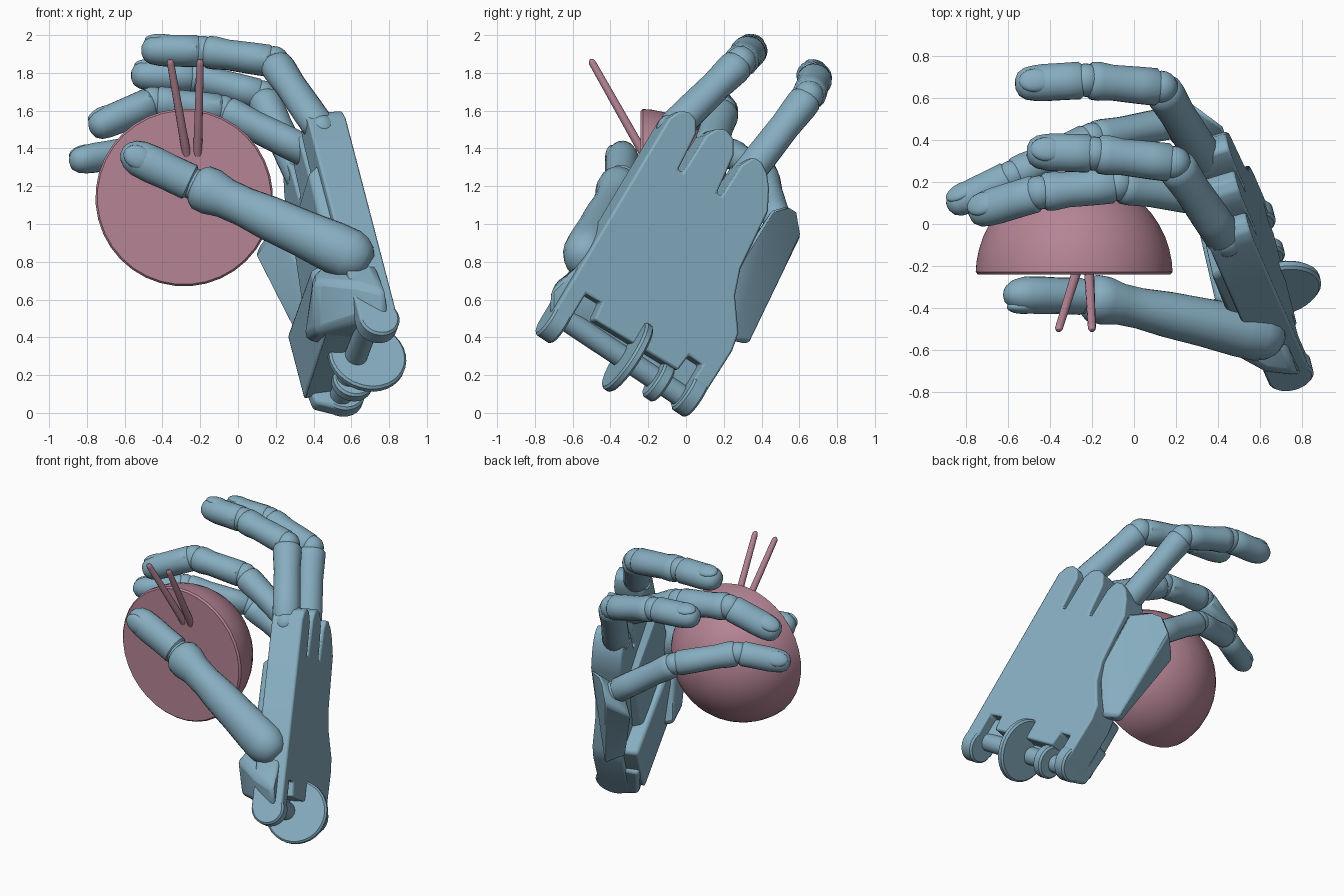
import bpy, bmesh, math
from mathutils import Vector as V, Matrix

if "Cube" in bpy.data.objects:
    bpy.data.objects.remove(bpy.data.objects["Cube"])


def material(name, col):
    m = bpy.data.materials.new(name)
    m.diffuse_color = (*col, 1)
    m.use_nodes = True
    m.node_tree.nodes["Principled BSDF"].inputs["Base Color"].default_value = m.diffuse_color
    return m


BLUE = material("hand_blue", (0.24, 0.42, 0.53))
PINK = material("dome_pink", (0.46, 0.23, 0.30))

# Hand frame: a across the palm, b towards the knuckles, c out of the back
N = V((.95, .29, .075)).normalized()
D = V((-.22, .50, .84))
D = (D - N * D.dot(N)).normalized()
W = D.cross(N)
ORIGIN = V((.85, -.72, .50))


def hand(a, b, c):
    return ORIGIN + W * a + D * b + N * c


def finish(name, bm, mat=BLUE, bevel=0, angle=40):
    bmesh.ops.recalc_face_normals(bm, faces=bm.faces)
    me = bpy.data.meshes.new(name)
    bm.to_mesh(me)
    bm.free()
    ob = bpy.data.objects.new(name, me)
    bpy.context.collection.objects.link(ob)
    me.materials.append(mat)
    if bevel:
        mod = ob.modifiers.new("bevel", 'BEVEL')
        mod.width, mod.segments, mod.limit_method = bevel, 2, 'ANGLE'
    bpy.ops.object.select_all(action='DESELECT')
    bpy.context.view_layer.objects.active = ob
    ob.select_set(True)
    bpy.ops.object.shade_smooth_by_angle(angle=math.radians(angle))
    return ob


def axes(p, q, up):
    z = (q - p).normalized()
    x = z.cross(up).normalized()
    return x, x.cross(z), z


def loft(name, p, q, profile, up=V((0.1, 0.2, 1)), squash=1, sides=20, mat=BLUE):
    """Round body along p-q; profile holds (distance, radius)."""
    p, q = V(p), V(q)
    x, y, z = axes(p, q, up)
    bm = bmesh.new()
    rings = []
    for d, r in profile:
        rings.append([bm.verts.new(p + z * d + x * r * math.cos(t) + y * r * squash * math.sin(t))
                      for t in (2 * math.pi * i / sides for i in range(sides))])
    for r0, r1 in zip(rings, rings[1:]):
        for i in range(sides):
            j = (i + 1) % sides
            bm.faces.new((r0[i], r0[j], r1[j], r1[i]))
    bm.faces.new(rings[0])
    bm.faces.new(rings[-1])
    return finish(name, bm, mat)


def ball(name, p, r, scale=(1, 1, 1), frame=(V((1, 0, 0)), V((0, 1, 0)), V((0, 0, 1)))):
    bm = bmesh.new()
    m = Matrix(frame).transposed().to_4x4()
    bmesh.ops.create_uvsphere(bm, u_segments=20, v_segments=12, radius=r,
                              matrix=Matrix.Translation(p) @ m @ Matrix.Diagonal((*scale, 1)))
    return finish(name, bm)


def hull(name, pts, bevel=.02):
    bm = bmesh.new()
    for p in pts:
        bm.verts.new(p)
    res = bmesh.ops.convex_hull(bm, input=bm.verts)
    bmesh.ops.delete(bm, geom=list({g for g in res['geom_interior'] if isinstance(g, bmesh.types.BMVert)}),
                     context='VERTS')
    bmesh.ops.dissolve_limit(bm, angle_limit=.1, verts=bm.verts, edges=bm.edges)
    return finish(name, bm, bevel=bevel)


def disc(name, a, b, c, r, thick):
    e = min(.012, thick / 4)
    return loft(name, hand(a - thick / 2, b, c), hand(a + thick / 2, b, c),
                [(0, r - e), (e, r), (thick - e, r), (thick, r - e)], sides=32)


def nail(name, p, q, r, up, squash=1):
    p, q = V(p), V(q)
    x, y, z = axes(p, q, up)
    ball(name, q - z * .095 + y * r * squash * .66, 1, (.62 * r, .32 * r, .08), (x, y, z))


# Palm slab with knuckle slots on top and hinge slots at the wrist
outline = [(0, 0), (0, 1.27), (.03, 1.33), (.08, 1.355), (.13, 1.34), (.17, 1.28), (.185, 1.06),
           (.215, 1.06), (.22, 1.3), (.25, 1.36), (.3, 1.385), (.36, 1.365), (.405, 1.29), (.43, 1.07),
           (.46, 1.07), (.465, 1.27), (.5, 1.34), (.55, 1.345), (.61, 1.31), (.66, 1.25), (.72, 1.14), (.75, .8),
           (.8, .66), (.92, .5), (.94, .4), (.93, .06), (.84, .06), (.84, .25), (.75, .25), (.74, .15),
           (.21, .13), (.2, .23), (.1, .22), (.1, 0)]
bm = bmesh.new()
face = bm.faces.new([bm.verts.new(hand(a, b, 0)) for a, b in outline])
ext = bmesh.ops.extrude_face_region(bm, geom=[face])
bmesh.ops.translate(bm, vec=N * -.21, verts=[g for g in ext['geom'] if isinstance(g, bmesh.types.BMVert)])
finish("palm", bm, bevel=.012)

hull("palm_pad", [hand(a, b, c) for a, b, c in
                  [(.02, .3, -.1), (.02, 1.1, -.1), (.66, 1.0, -.1), (.8, .3, -.1),
                   (.06, .35, -.27), (.06, .98, -.26), (.6, .95, -.25), (.7, .35, -.28)]])

# Wrist block behind the hinge slots
hull("wrist_block", [hand(a, b, c) for a, b, c in
                     [(.09, .1, -.1), (.85, .1, -.1), (.09, .5, -.1), (.92, .5, -.1),
                      (.25, .12, -.32), (.9, .09, -.31), (.25, .5, -.32), (.9, .5, -.31)]])
hull("wrist_lug", [hand(a, b, c) for a, b, c in
                   [(a, b, c) for a in (.84, .93) for b, c in
                    ((.3, -.01), (.04, -.02), (-.02, -.12), (.04, -.27), (.3, -.3))]])

# Little-finger side plate, folded inwards
hull("side_plate", [V(p) for p in
                    [(.5, .25, .75), (.43, .46, 1.08), (.33, .53, 1.10), (.25, .59, 1.06), (.21, .61, .94),
                     (.41, .33, .36), (.48, .24, .38), (.38, .2, .70), (.2, .42, .98), (.09, .5, .85),
                     (.32, .24, .40), (.36, .18, .42)]])

# Thumb root block
hull("thumb_root", [V(p) for p in
                    [(.4, -.44, .74), (.4, -.58, .70), (.62, -.70, .68), (.78, -.72, .64), (.72, -.55, .8),
                     (.5, -.4, .8), (.35, -.36, .38), (.4, -.53, .42), (.66, -.71, .50), (.80, -.72, .50),
                     (.55, -.3, .34)]], .035)

# Wrist hinge
disc("wrist_ear_left", .05, .02, -.1, .11, .1)
disc("wrist_pulley", .48, .07, -.055, .21, .05)
disc("wrist_ear_middle", .70, .06, -.09, .11, .07)
disc("wrist_ear_right", .885, .1, -.1, .12, .09)
disc("wrist_axle", .47, .07, -.12, .06, .84)


# Fingers: three jointed bones each, then a nail
def finger(name, pts, r, up):
    pts = [V(p) for p in pts]
    for i, part in enumerate(("lower", "middle", "tip")):
        p, q = pts[i], pts[i + 1]
        L = (q - p).length
        prof = [(.005, .75), (.03, .97), (.3 * L, .96), (.65 * L, .92)]
        if part == "tip":
            prof[-1] = (.6 * L, .96)
            prof += [(L - .09, .92), (L - .045, .82), (L - .015, .6), (L, .25)]
        else:
            prof += [(L - .07, 1.0), (L - .03, .98), (L - .01, .8)]
        loft(f"{name}_{part}", p, q, [(d, k * r) for d, k in prof], up, .92)
        ball(f"{name}_{part}_joint", p, r * .86)
    nail(name + "_nail", pts[2], pts[3], r, up, .92)


UP = V((0, .25, 1))
finger("index", [hand(.07, 1.25, -.13), (.19, .29, 1.86), (-.19, .335, 1.915), (-.51, .345, 1.92)], .095, UP)
finger("middle", [hand(.31, 1.25, -.13), (-.08, .19, 1.6), (-.45, .15, 1.645), (-.78, .05, 1.5)], .095, V((-.2, .5, 1)))
finger("ring", [hand(.54, 1.22, -.13), (.13, .65, 1.68), (-.23, .685, 1.775), (-.565, .665, 1.79)], .093, UP)
finger("little", [(.22, .49, .99), (-.2, .41, 1.27), (-.58, .23, 1.38), (-.885, .08, 1.33)], .085, V((-.3, .8, .7)))

# Thumb
front = V((-.1, -1, .1))
base, joint, tip = V((.61, -.53, .83)), V((-.23, -.345, 1.21)), V((-.615, -.335, 1.39))
L = (joint - base).length
loft("thumb_lower", base, joint,
     [(-.10, .05), (-.075, .09), (-.035, .12), (.02, .137), (.12, .137), (.3, .125), (.5, .118), (.65, .105),
      (.76, .107), (.84, .125), (L - .04, .122), (L - .01, .1), (L + .005, .075)], front, .93)
ball("thumb_joint", joint, .085)
T = (tip - joint).length
loft("thumb_tip", joint, tip,
     [(.01, .075), (.03, .098), (.15, .097), (.25, .1), (T - .1, .096), (T - .05, .08), (T - .015, .05), (T, .02)],
     front, .9)
nail("thumb_nail", joint, tip, .1, front, .9)

# Held half-dome with two sticks
R = .47
loft("half_dome", (-.285, -.24, 1.14), (-.285, .3, 1.14),
     [(0, R - .01), (.012, R)] + [(R * math.sin(t), R * math.cos(t))
                                  for t in (math.radians(7.5 * k) for k in range(1, 12))]
     + [(R, .004)], sides=36, mat=PINK)
for side, foot, end in (("left", (-.265, -.2, 1.33), (-.36, -.505, 1.87)),
                        ("right", (-.215, -.2, 1.33), (-.2, -.505, 1.87))):
    S = (V(end) - V(foot)).length
    loft("stick_" + side, foot, end,
         [(0, .024), (S - .02, .019), (S - .005, .014), (S + .002, .006)], V((1, 0, 0)), sides=12, mat=PINK)
